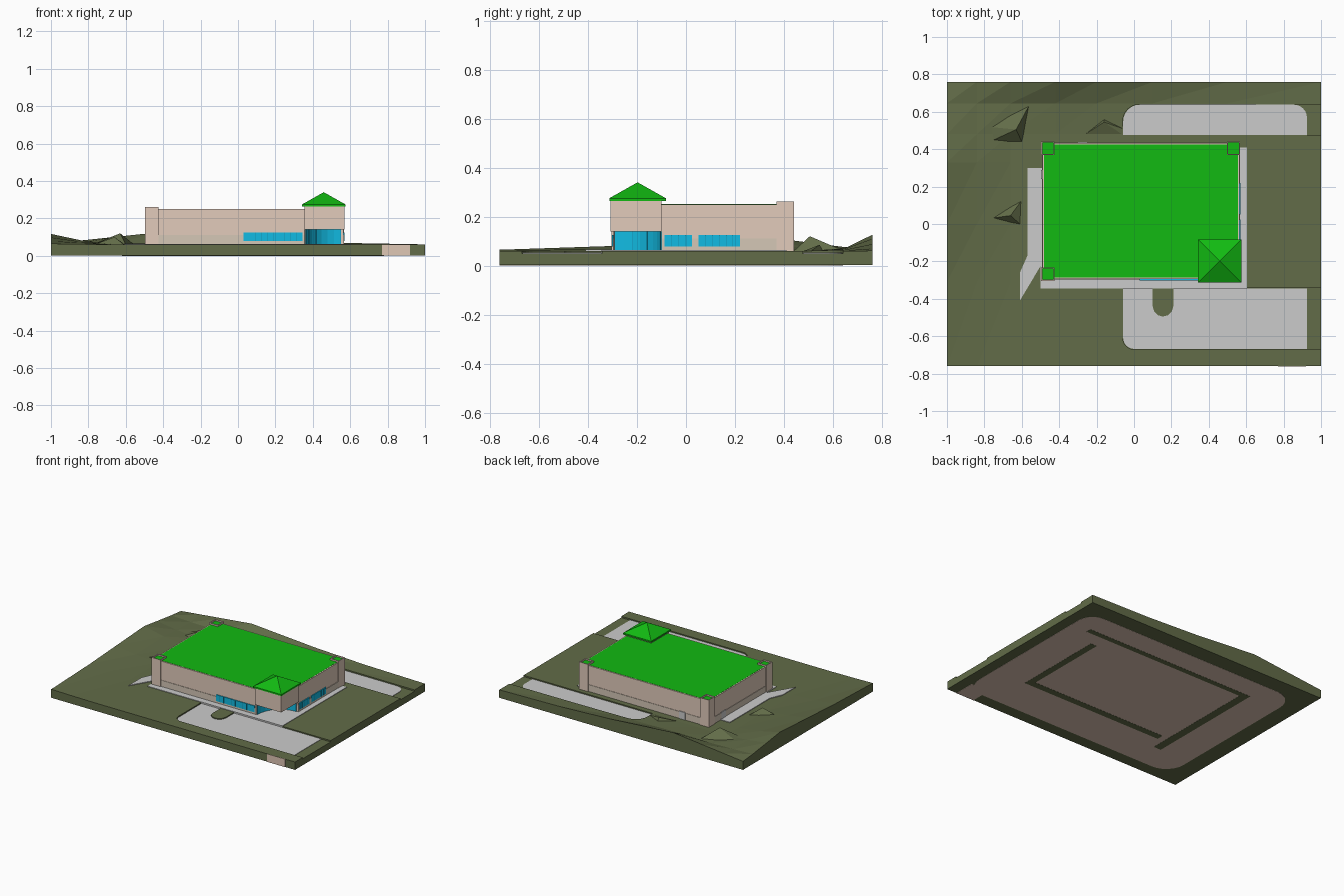
import bpy, bmesh, math

if "Cube" in bpy.data.objects:
    bpy.data.objects.remove(bpy.data.objects["Cube"])


def material(name, r, g, b):
    m = bpy.data.materials.new(name)
    m.diffuse_color = (r, g, b, 1)
    m.use_nodes = True
    m.node_tree.nodes["Principled BSDF"].inputs["Base Color"].default_value = m.diffuse_color
    return m


GRASS = material("grass", .122, .150, .065)
WALL = material("wall", .76, .60, .50)
BAND = material("wall_base", .66, .57, .47)
ROOF = material("roof", .006, .49, .006)
GLASS = material("glass", .006, .50, .77)
PAVE = material("pavement", .72, .72, .72)
DARK = material("frame", .006, .30, .48)
EARTH = material("earth", .74, .57, .46)


def mesh(name, verts, faces, mat):
    me = bpy.data.meshes.new(name)
    me.from_pydata(verts, [], faces)
    bm = bmesh.new()
    bm.from_mesh(me)
    bmesh.ops.recalc_face_normals(bm, faces=bm.faces)
    bm.to_mesh(me)
    bm.free()
    ob = bpy.data.objects.new(name, me)
    bpy.context.collection.objects.link(ob)
    if mat:
        me.materials.append(mat)
    return ob


def prism(name, pts, z0, z1, mat):
    n = len(pts)
    verts = [(x, y, z) for z in (z0, z1) for x, y in pts]
    faces = [tuple(range(n))[::-1], tuple(range(n, 2 * n))]
    faces += [(i, (i + 1) % n, n + (i + 1) % n, n + i) for i in range(n)]
    return mesh(name, verts, faces, mat)


def box(name, x0, x1, y0, y1, z0, z1, mat):
    return prism(name, [(x0, y0), (x1, y0), (x1, y1), (x0, y1)], z0, z1, mat)


def pyramid(name, base, apex, mat, z=.06):
    n = len(base)
    return mesh(name, [(x, y, z) for x, y in base] + [apex],
                [tuple(range(n))[::-1]] + [(i, (i + 1) % n, n) for i in range(n)], mat)


def arc(cx, cy, r, a0, a1, n=6):
    return [(cx + r * math.cos(math.radians(a0 + (a1 - a0) * i / n)),
             cy + r * math.sin(math.radians(a0 + (a1 - a0) * i / n))) for i in range(n + 1)]


def rounded(x0, x1, y0, y1, radii):
    # corner radii: front left, front right, back right, back left
    pts = []
    for (x, y, sx, sy, a), r in zip(((x0, y0, 1, 1, 180), (x1, y0, -1, 1, 270),
                                     (x1, y1, -1, -1, 0), (x0, y1, 1, -1, 90)), radii):
        pts += arc(x + sx * r, y + sy * r, r, a, a + 90) if r else [(x, y)]
    return pts


def interp(t, table):
    for (a, u), (b, v) in zip(table, table[1:]):
        if t <= b:
            return u + (v - u) * (t - a) / (b - a)
    return table[-1][1]


# terrain: slab with a hump along the left edge and one along the back edge
def height(x, y):
    left = interp(y, [(-.76, .005), (-.31, .02), (.33, .057), (.76, 0)])
    back = interp(x, [(-1, .005), (-.42, .066), (.1, .028), (.5, .010), (1, .001)])
    fade_x = interp(x, [(-1, 1), (-.84, .4), (-.66, 0), (1, 0)])
    fade_y = interp(y, [(-.76, 0), (.48, 0), (.645, .15), (.76, 1)])
    return .06 + left * fade_x + back * fade_y


xs = [-1, -.84, -.66, -.42, -.2, .1, .5, 1]
ys = [-.76, -.31, 0, .33, .48, .645, .76]
nx, ny = len(xs), len(ys)
top = [(x, y, height(x, y)) for y in ys for x in xs]
rim = ([i for i in range(nx)] + [j * nx + nx - 1 for j in range(1, ny)]
       + [(ny - 1) * nx + i for i in range(nx - 2, -1, -1)] + [j * nx for j in range(ny - 2, 0, -1)])
N, R = len(top), len(rim)
faces = []
for j in range(ny - 1):
    for i in range(nx - 1):
        a = j * nx + i
        faces += [(a, a + 1, a + nx + 1), (a, a + nx + 1, a + nx)]
faces += [(rim[k], rim[(k + 1) % R], N + (k + 1) % R, N + k) for k in range(R)]
faces.append(tuple(N + k for k in range(R)))
terrain = mesh("terrain", top + [(top[k][0], top[k][1], .002) for k in rim], faces, GRASS)

# sunken parking lots, open to the right edge
for name, y0, y1, cut, lot in (
        ("front_lot", -.67, -.343, (.06, 0, 0, 0), (.06, 0, 0, 0)),
        ("back_lot", .475, .64, (0, 0, 0, .09), (0, 0, .07, .09))):
    c = prism(name + "_cutter", rounded(-.06, 1.1, y0, y1, cut), .05, .3, GRASS)
    c.hide_render = True
    mod = terrain.modifiers.new(name, 'BOOLEAN')
    mod.operation, mod.solver, mod.object = 'DIFFERENCE', 'EXACT', c
    bpy.context.view_layer.objects.active = terrain
    bpy.ops.object.modifier_apply(modifier=name)
    bpy.data.objects.remove(c)
    prism(name, rounded(-.058, .925, y0 + .002, y1 - .002, lot), .045, .053, PAVE)
prism("lot_island", [(.21, -.34), (.10, -.34)] + arc(.155, -.44, .055, 180, 360), .045, .06, GRASS)

# small mounds
pyramid("mound_back", [(-.77, .44), (-.60, .44), (-.555, .645), (-.78, .52)], (-.63, .505, .12), GRASS)
pyramid("mound_left", [(-.77, .03), (-.61, .0), (-.605, .12)], (-.66, .045, .10), GRASS)
pyramid("mound_middle", [(-.26, .48), (-.065, .48), (-.06, .51), (-.16, .56)], (-.16, .545, .085), GRASS)

# underside: earth patch with grass strips, driveway end on the front edge
prism("earth_base", rounded(-.87, .92, -.67, .64, (.15, .15, .12, .15)), .001, .003, EARTH)
box("driveway_base", .77, .92, -.76, -.60, .001, .003, EARTH)
box("driveway_end", .77, .92, -.761, -.755, .001, .06, EARTH)
for k, s in enumerate(((-.62, .78, .435, .475), (-.62, -.56, -.46, .475),
                       (.605, .655, -.345, .33), (-.51, .655, -.36, -.31))):
    box("grass_strip_%d" % k, *s, 0, .002, GRASS)

# walkways
box("front_walk", -.5, .605, -.345, -.1, .05, .064, PAVE)
box("right_walk", .5, .605, -.345, .41, .05, .064, PAVE)
prism("left_walk", [(-.57, .3), (-.57, -.17), (-.61, -.26), (-.61, -.41), (-.485, -.2), (-.485, .3)],
      .05, .065, PAVE)

# main building: lower storey has a concave entrance corner
X0, X1, Y0, Y1 = -.49, .563, -.295, .432
curve = arc(.55, -.29, .19, 180, 90, 8)
prism("lower_walls", [(X0, Y0), (.355, Y0)] + curve + [(X1, -.1), (X1, Y1), (X0, Y1)], .05, .14, WALL)
box("upper_walls", X0, X1, Y0, Y1, .14, .25, WALL)
box("roof", X0 + .008, X1 - .008, Y0 + .008, Y1 - .008, .24, .251, ROOF)
inner = arc(.55, -.29, .186, 180, 90, 8)
prism("entrance_glass", curve + inner[::-1], .064, .14, GLASS)
for k, (x, y) in enumerate(inner[::2]):
    box("entrance_bar_%d" % k, x - .001, x + .001, y - .001, y + .001, .064, .14, DARK)

# darker base course
e = .003
box("front_base_course", X0, .355, Y0 - e, Y0, .06, .11, BAND)
box("right_base_course", X1, X1 + e, -.1, Y1, .06, .11, BAND)
box("back_base_course", X0, X1, Y1, Y1 + e, .06, .11, BAND)
box("left_base_course", X0 - e, X0, Y0, Y1, .06, .11, BAND)

# corner piers: low parapet frames around sunken roof patches
for name, cx, cy in (("front_left", -.46, -.268), ("back_left", -.46, .405), ("back_right", .532, .405)):
    h, t = .036, .006
    box(name + "_pier", cx - h, cx + h, cy - h, cy + h, .05, .25, WALL)
    box(name + "_patch", cx - h + t, cx + h - t, cy - h + t, cy + h - t, .25, .252, ROOF)
    for s in (-1, 1):
        a, b = sorted((s * h, s * (h - t)))
        box(name + "_parapet_x", cx + a, cx + b, cy - h, cy + h, .25, .262, WALL)
        box(name + "_parapet_y", cx - h + t, cx + h - t, cy + a, cy + b, .25, .262, WALL)

# corner tower and pyramid roof
box("tower", .355, .570, -.308, -.1, .14, .27, WALL)
eave = [(.343, -.313), (.574, -.313), (.574, -.082), (.343, -.082)]
prism("tower_eave", eave, .264, .275, ROOF)
pyramid("tower_roof", eave, (.4585, -.1975, .34), ROOF, .275)


# window ribbons with upright bars
def ribbon(name, a0, a1, panes, z0, z1, front):
    def put(n, a, b, za, zb, d, m):
        if front:
            box(n, a, b, Y0 - d, Y0, za, zb, m)
        else:
            box(n, X1, X1 + d, a, b, za, zb, m)
    put(name, a0, a1, z0, z1, .006, GLASS)
    for i in range(1, panes):
        c = a0 + (a1 - a0) * i / panes
        put("%s_bar_%d" % (name, i), c - .001, c + .001, z0, z1, .007, DARK)


ribbon("front_window", .03, .345, 10, .078, .125, True)
ribbon("right_window_front", -.088, .025, 4, .078, .125, False)
ribbon("right_window_back", .05, .22, 6, .078, .125, False)

# service doors
box("back_door", -.30, -.25, Y1, Y1 + .006, .06, .115, PAVE)
box("left_door", X0 - .006, X0, .24, .29, .06, .115, PAVE)
